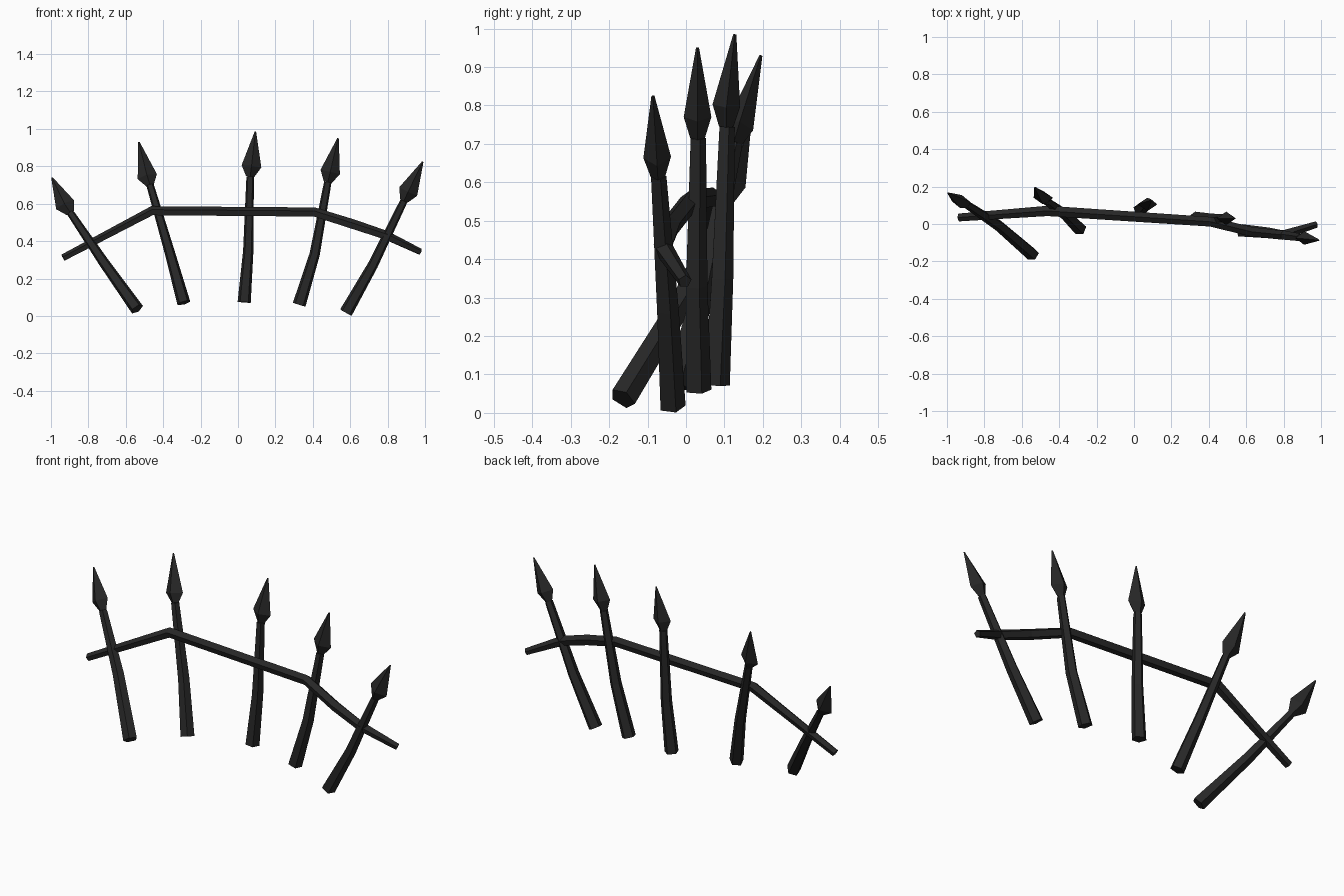
import bpy, bmesh, math
from mathutils import Vector

if "Cube" in bpy.data.objects:
    bpy.data.objects.remove(bpy.data.objects["Cube"])

iron = bpy.data.materials.new("dark_iron")
iron.diffuse_color = (0.02, 0.02, 0.02, 1)
iron.use_nodes = True
iron.node_tree.nodes["Principled BSDF"].inputs["Base Color"].default_value = iron.diffuse_color


def loft(name, points, sizes, sides, side_hint, turn=0.0):
    """Sweep a flat-shaded polygon along points; sizes are (wide, deep) radii."""
    pts = [Vector(p) for p in points]
    bm = bmesh.new()
    rings = []
    for i, (p, (a, b)) in enumerate(zip(pts, sizes)):
        t = (pts[min(i + 1, len(pts) - 1)] - pts[max(i - 1, 0)]).normalized()
        v = Vector(side_hint)
        v = (v - t * v.dot(t)).normalized()
        u = v.cross(t)
        ring = []
        for k in range(sides):
            ang = turn + 2 * math.pi * k / sides
            ring.append(bm.verts.new(p + u * a * math.cos(ang) + v * b * math.sin(ang)))
        rings.append(ring)
    for r, s in zip(rings, rings[1:]):
        for k in range(sides):
            n = (k + 1) % sides
            bm.faces.new((r[k], r[n], s[n], s[k]))
    bm.faces.new(rings[0][::-1])
    bm.faces.new(rings[-1])
    bmesh.ops.recalc_face_normals(bm, faces=bm.faces)
    mesh = bpy.data.meshes.new(name)
    bm.to_mesh(mesh)
    bm.free()
    mesh.materials.append(iron)
    obj = bpy.data.objects.new(name, mesh)
    bpy.context.collection.objects.link(obj)


# Leaning pickets: foot, bend, neck, widest part of the spear head, tip
pickets = [
    [(-.54, -.165, .037), (-.72, -.01, .29), (-.895, .105, .55), (-.925, .12, .595), (-.995, .165, .74)],
    [(-.29, -.025, .07), (-.365, .05, .34), (-.47, .125, .70), (-.485, .14, .745), (-.53, .195, .93)],
    [(.033, .078, .073), (.055, .092, .35), (.065, .105, .745), (.072, .105, .80), (.093, .127, .985)],
    [(.327, .03, .06), (.41, .025, .33), (.48, .03, .715), (.493, .03, .77), (.535, .03, .95)],
    [(.577, -.037, .018), (.72, -.05, .27), (.887, -.073, .615), (.91, -.075, .665), (.988, -.086, .825)],
]
for i, (foot, bend, neck, wide, tip) in enumerate(pickets, 1):
    loft(f"picket_shaft_{i}", [foot, bend, neck],
         [(.037, .036), (.029, .031), (.021, .022)], 5, (0, 1, 0), math.pi / 2)
    loft(f"spear_head_{i}", [neck, wide, tip],
         [(.022, .019), (.053, .036), (.004, .004)], 4, (0, 1, 0))

# Bowed cross rail running through the pickets
loft("cross_rail",
     [(-.935, .035, .31), (-.46, .07, .56), (.41, .012, .553), (.62, -.04, .487),
      (.79, -.06, .43), (.975, -.003, .342)],
     [(.022, .02), (.029, .027), (.027, .027), (.027, .028), (.026, .026), (.018, .018)],
     5, (0, 0, 1), math.pi / 2)
